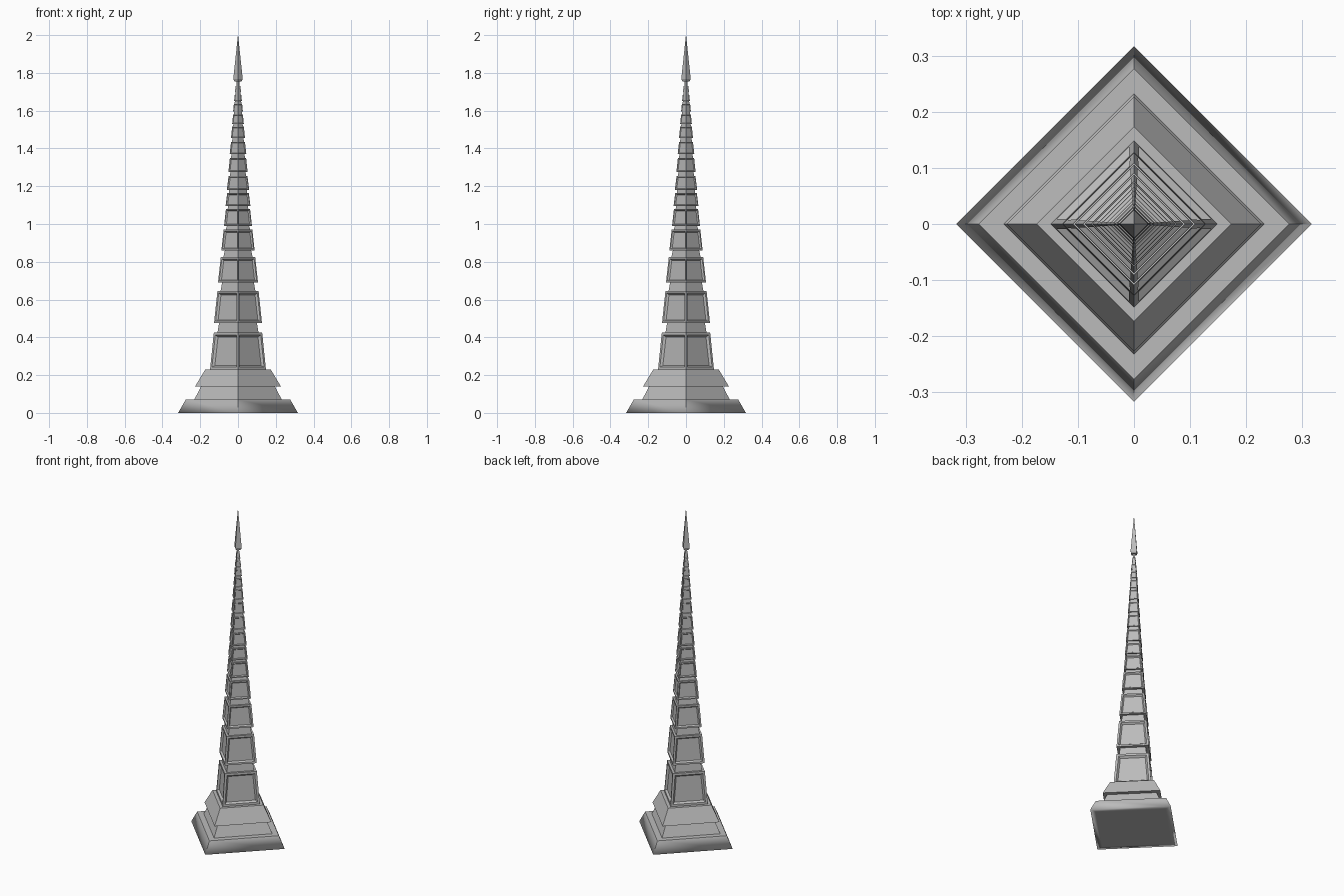
import bpy
import bmesh

cube = bpy.data.objects.get("Cube")
if cube:
    bpy.data.objects.remove(cube, do_unlink=True)

stone = bpy.data.materials.new("grey_stone")
stone.use_nodes = True
GREY = (0.5, 0.5, 0.5, 1)
stone.diffuse_color = GREY
stone.node_tree.nodes["Principled BSDF"].inputs["Base Color"].default_value = GREY


def frustum(bm, z0, z1, r0, r1):
    """Four-sided tapered block with its corners on the x and y axes."""
    geom = bmesh.ops.create_cone(bm, cap_ends=True, segments=4,
                                 radius1=r0, radius2=r1, depth=z1 - z0)
    bmesh.ops.translate(bm, verts=geom["verts"], vec=(0, 0, (z0 + z1) / 2))
    bm.normal_update()


def finish(bm, name):
    mesh = bpy.data.meshes.new(name)
    bm.to_mesh(mesh)
    bm.free()
    mesh.materials.append(stone)
    obj = bpy.data.objects.new(name, mesh)
    bpy.context.collection.objects.link(obj)
    return obj


def block(name, z0, z1, r0, r1):
    bm = bmesh.new()
    frustum(bm, z0, z1, r0, r1)
    finish(bm, name)


def panelled_block(name, z0, z1, r0, r1):
    """Block with a framed, sunken panel on each side."""
    bm = bmesh.new()
    frustum(bm, z0, z1, r0, r1)
    sides = [f for f in bm.faces if abs(f.normal.z) < 0.5]
    bmesh.ops.inset_individual(bm, faces=sides, thickness=r0 * 0.12)
    bmesh.ops.inset_individual(bm, faces=sides, thickness=r0 * 0.09, depth=-r0 * 0.08)
    finish(bm, name)


# Foot, with its shading softened around the lower rim only
bm = bmesh.new()
frustum(bm, 0, 0.07, 0.317, 0.277)
under = [f for f in bm.faces if f.normal.z < -0.9]
bmesh.ops.inset_individual(bm, faces=under, thickness=0.045)
for f in bm.faces:
    f.smooth = True
for e in bm.edges:
    e.smooth = all(v.co.z < 0.001 for v in e.verts)
finish(bm, "foot")

# Stepped plinth
block("plinth_lower", 0.07, 0.14, 0.232, 0.195)
block("plinth_upper", 0.14, 0.23, 0.227, 0.173)

# Shaft tiers: bottom height, top height, bottom radius, top radius
tiers = [
    (0.23, 0.425, 0.148, 0.128),
    (0.475, 0.645, 0.127, 0.109),
    (0.69, 0.825, 0.106, 0.091),
    (0.86, 0.97, 0.088, 0.076),
    (0.99, 1.08, 0.074, 0.064),
    (1.095, 1.165, 0.066, 0.057),
    (1.18, 1.255, 0.059, 0.05),
    (1.275, 1.35, 0.051, 0.043),
    (1.37, 1.435, 0.044, 0.037),
    (1.455, 1.515, 0.037, 0.031),
    (1.53, 1.58, 0.031, 0.026),
    (1.595, 1.635, 0.026, 0.022),
    (1.65, 1.685, 0.021, 0.017),
    (1.7, 1.73, 0.016, 0.012),
]
for i, tier in enumerate(tiers):
    panelled_block(f"tier_{i + 1}", *tier)

# Recessed necks between the tiers
for i, (low, high) in enumerate(zip(tiers, tiers[1:])):
    block(f"neck_{i + 1}", low[1], high[0], low[3] * 0.85, high[2] * 0.79)
block("neck_top", tiers[-1][1], 1.755, 0.009, 0.008)

# Pointed finial
block("finial_base", 1.755, 1.768, 0.019, 0.025)
block("finial_spike", 1.768, 2.0, 0.025, 0.0005)
